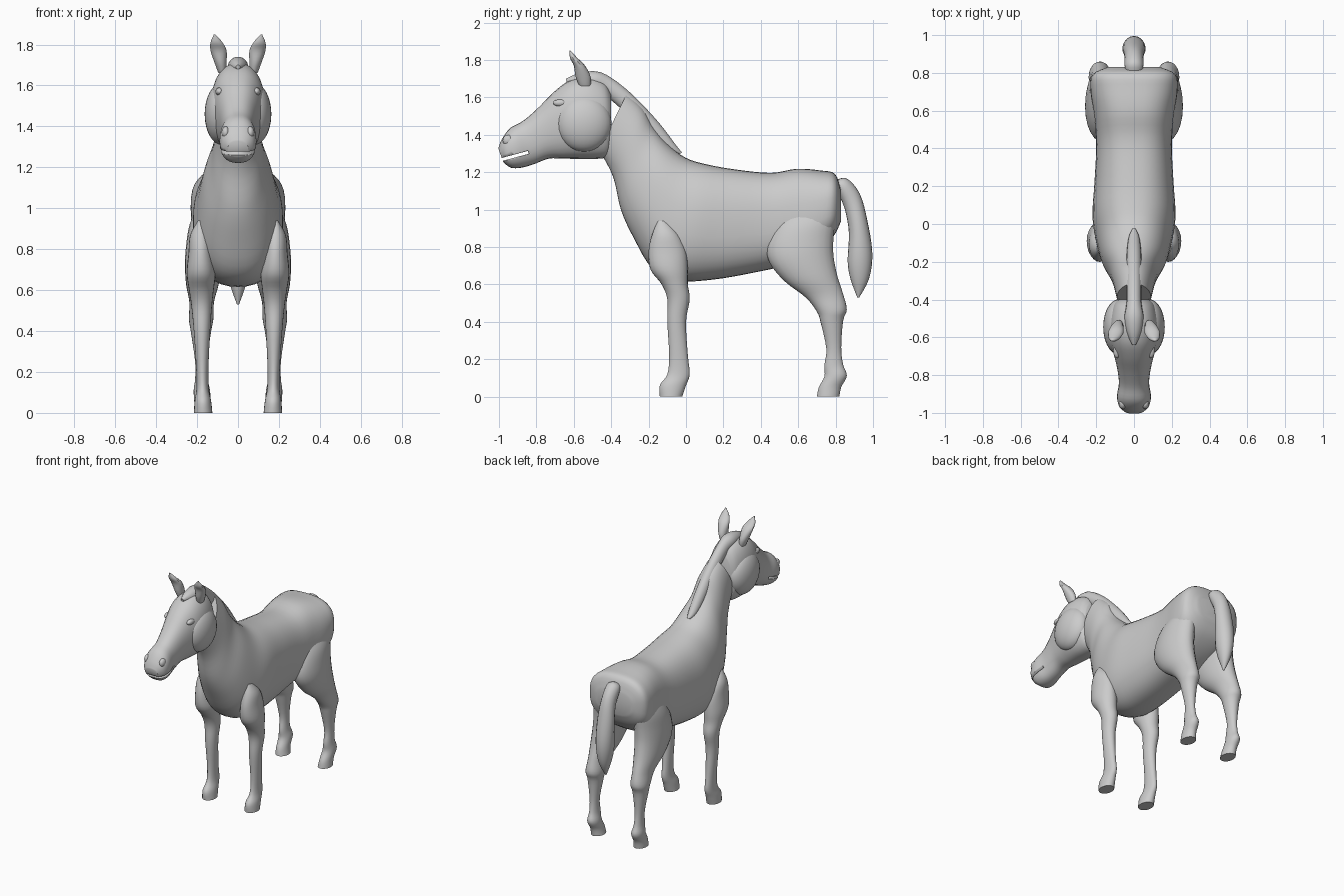
import bpy, bmesh, math

cube = bpy.data.objects.get("Cube")
if cube:
    bpy.data.objects.remove(cube, do_unlink=True)

COAT = (.6, .6, .6, 1)
coat = bpy.data.materials.new("grey_coat")
coat.use_nodes = True
coat.diffuse_color = COAT
coat.node_tree.nodes["Principled BSDF"].inputs["Base Color"].default_value = COAT


def finish(name, bm):
    """Turn a bmesh into a smooth shaded object with the coat material."""
    bmesh.ops.recalc_face_normals(bm, faces=bm.faces)
    mesh = bpy.data.meshes.new(name)
    bm.to_mesh(mesh)
    bm.free()
    part = bpy.data.objects.new(name, mesh)
    bpy.context.collection.objects.link(part)
    mesh.materials.append(coat)
    bpy.ops.object.select_all(action='DESELECT')
    bpy.context.view_layer.objects.active = part
    part.select_set(True)
    bpy.ops.object.shade_smooth_by_angle(angle=math.radians(40))
    return part


def spline(before, start, end, after, t):
    """Smooth curve from start to end, steered by the neighbouring values."""
    slope_in, slope_out = (end - before) / 2, (after - start) / 2
    gap = end - start
    return (start + slope_in * t + (3 * gap - 2 * slope_in - slope_out) * t ** 2
            + (slope_in + slope_out - 2 * gap) * t ** 3)


def blend(pair, t):
    return pair[0] + (pair[1] - pair[0]) * t


def signed_power(value, exponent):
    return math.copysign(abs(value) ** exponent, value)


def loft(name, rows, tilt=(90, 90), x=(0, 0), bulge=0, power=(2, 2), sides=24, steps=4):
    """Skin rings through rows of (y, z, half depth, half width).
    Tilt leans the depth axis from up (0) to back (90), from first row to last."""
    bm = bmesh.new()
    rings = []
    last = len(rows) - 1
    for i in range(last * steps + 1):
        k = min(i // steps, last - 1)
        near = (rows[max(k - 1, 0)], rows[k], rows[k + 1], rows[min(k + 2, last)])
        y, z, depth, width = (spline(*values, i / steps - k) for values in zip(*near))
        t = i / (last * steps)
        lean = math.radians(blend(tilt, t))
        centre = blend(x, t) + bulge * math.sin(math.pi * t)
        exponent = 2 / blend(power, t)
        ring = []
        for s in range(sides):
            angle = math.tau * s / sides
            out = depth * signed_power(math.cos(angle), exponent)
            across = width * signed_power(math.sin(angle), exponent)
            ring.append(bm.verts.new((centre + across, y + out * math.sin(lean),
                                      z + out * math.cos(lean))))
        rings.append(ring)
    for ring, following in zip(rings, rings[1:]):
        for s in range(sides):
            bm.faces.new((ring[s - 1], ring[s], following[s], following[s - 1]))
    bm.faces.new(rings[0])
    bm.faces.new(rings[-1])
    return finish(name, bm)


def blob(name, centre, radii):
    bm = bmesh.new()
    bmesh.ops.create_uvsphere(bm, u_segments=28, v_segments=16, radius=1)
    bmesh.ops.scale(bm, vec=radii, verts=bm.verts)
    bmesh.ops.translate(bm, vec=centre, verts=bm.verts)
    return finish(name, bm)


# Neck, barrel and rump in one skin
loft("body", [
    (-.39, 1.47, .17, .09), (-.31, 1.36, .2, .11), (-.26, 1.22, .24, .13),
    (-.19, 1.1, .27, .17), (-.09, .98, .31, .2), (.04, .93, .32, .22),
    (.21, .92, .3, .21), (.41, .93, .27, .2), (.56, .96, .26, .21),
    (.7, .99, .22, .23), (.79, 1.02, .17, .22), (.83, 1.02, .08, .14)],
    tilt=(26, 0), power=(2, 2.8), sides=40)

# Head, from the poll to the nose
head = loft("head", [
    (-.4, 1.47, .15, .08), (-.43, 1.48, .2, .11), (-.51, 1.49, .22, .13),
    (-.6, 1.48, .21, .13), (-.68, 1.45, .18, .11), (-.76, 1.41, .14, .09),
    (-.84, 1.36, .12, .08), (-.91, 1.33, .11, .09), (-.96, 1.3, .08, .08),
    (-.99, 1.29, .04, .05)], tilt=(0, -20), power=(2.3, 2.3), sides=28)

# Slit mouth cut through the muzzle
bm = bmesh.new()
bmesh.ops.create_cube(bm, size=1)
bmesh.ops.scale(bm, vec=(.5, .2, .016), verts=bm.verts)
cutter = finish("mouth_cutter", bm)
cutter.location = (0, -.94, 1.28)
cutter.rotation_euler.x = math.radians(15)
cutter.hide_render = True
mouth = head.modifiers.new("mouth", 'BOOLEAN')
mouth.operation, mouth.object = 'DIFFERENCE', cutter
bpy.context.view_layer.objects.active = head
bpy.ops.object.modifier_apply(modifier=mouth.name)
bpy.data.objects.remove(cutter, do_unlink=True)

# Short mane with a forelock
loft("mane", [
    (-.64, 1.69, .01, .01), (-.57, 1.69, .04, .04), (-.49, 1.69, .05, .05),
    (-.42, 1.66, .05, .04), (-.31, 1.57, .05, .04), (-.18, 1.43, .05, .04),
    (-.08, 1.33, .03, .03), (-.03, 1.3, .01, .01)], tilt=(-10, 60), sides=16)

# Hanging tail
loft("tail", [
    (.8, 1.13, .03, .04), (.84, 1.12, .05, .05), (.89, 1.04, .06, .05),
    (.92, .91, .06, .06), (.93, .75, .07, .06), (.93, .63, .05, .04),
    (.92, .53, .005, .005)], tilt=(10, 100), sides=18)

for side, sign in (("left", 1), ("right", -1)):
    # Cheek, brow and nostril
    blob(side + "_cheek", (.08 * sign, -.545, 1.46), (.083, .147, .15))
    blob(side + "_brow", (.09 * sign, -.67, 1.57), (.02, .04, .02))
    blob(side + "_nostril", (.06 * sign, -.95, 1.37), (.02, .03, .03))

    # Pointed ear
    loft(side + "_ear", [
        (-.54, 1.66, .03, .02), (-.55, 1.71, .04, .03), (-.57, 1.77, .03, .04),
        (-.6, 1.81, .02, .03), (-.62, 1.85, .003, .003)],
        x=(.075 * sign, .115 * sign), sides=14)

    # Front leg, from shoulder to hoof
    loft(side + "_front_leg", [
        (-.13, .94, .02, .01), (-.11, .87, .07, .05), (-.1, .78, .1, .06),
        (-.09, .68, .1, .07), (-.06, .6, .07, .06), (-.04, .52, .06, .05),
        (-.05, .4, .05, .04), (-.04, .22, .05, .03), (-.04, .12, .06, .03),
        (-.07, .06, .07, .04), (-.08, 0, .06, .045)],
        x=(.185 * sign, .17 * sign))

    # Hind leg, from thigh to hoof
    loft(side + "_hind_leg", [
        (.65, 1, .14, .05), (.63, .92, .17, .08), (.61, .82, .18, .09),
        (.62, .73, .17, .09), (.67, .63, .14, .08), (.74, .54, .1, .06),
        (.78, .46, .08, .06), (.78, .4, .06, .05), (.79, .26, .04, .03),
        (.79, .17, .05, .03), (.8, .11, .06, .04), (.77, .05, .06, .04),
        (.76, 0, .06, .045)],
        tilt=(80, 90), x=(.15 * sign, .17 * sign), bulge=.02 * sign)
